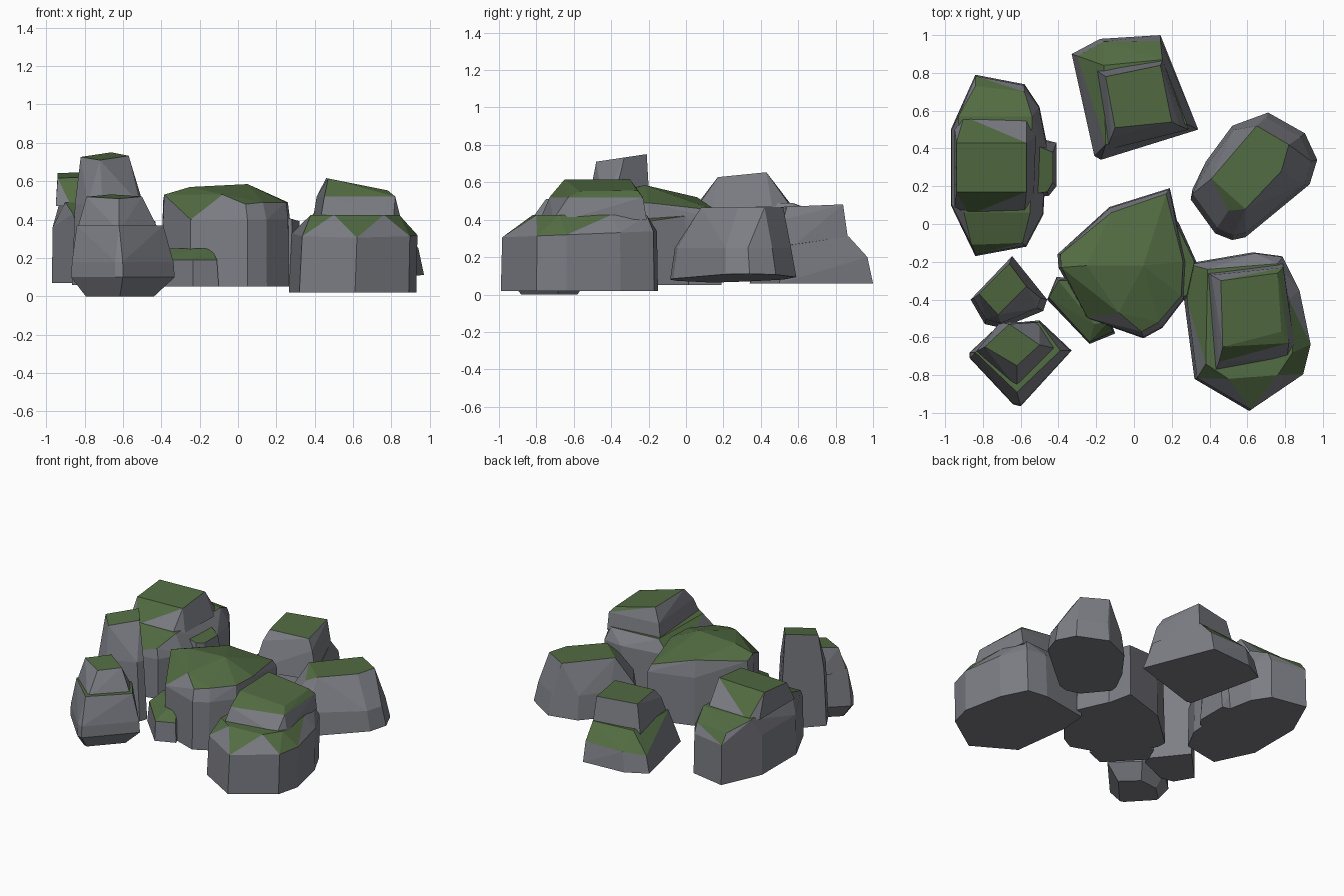
import bpy, bmesh, math


def material(name, rgb):
    m = bpy.data.materials.new(name)
    m.diffuse_color = (*rgb, 1)
    return m


STONE = material("stone", (0.205, 0.21, 0.235))
MOSS = material("moss", (0.085, 0.15, 0.055))


def inset(outline, s, dx=0, dy=0):
    """Outline scaled about its middle and shifted."""
    cx = sum(p[0] for p in outline) / len(outline)
    cy = sum(p[1] for p in outline) / len(outline)
    return [(cx + (x - cx) * s + dx, cy + (y - cy) * s + dy) for x, y in outline]


def ring(outline, z, sx=0, sy=0):
    """Outline lifted to height z, tilted by slopes sx, sy about its middle."""
    cx = sum(p[0] for p in outline) / len(outline)
    cy = sum(p[1] for p in outline) / len(outline)
    return [(x, y, z + sx * (x - cx) + sy * (y - cy)) for x, y in outline]


def rock(name, *tiers):
    """Chiselled convex blocks stacked into one rock, moss on upward faces."""
    bm = bmesh.new()
    for rings in tiers:
        verts = [bm.verts.new(p) for r in rings for p in r]
        bmesh.ops.convex_hull(bm, input=verts)
        junk = [v for v in verts if v.is_valid and not v.link_faces]
        bmesh.ops.delete(bm, geom=junk, context='VERTS')
    bmesh.ops.dissolve_limit(bm, angle_limit=math.radians(4), verts=bm.verts[:], edges=bm.edges[:])
    bmesh.ops.recalc_face_normals(bm, faces=bm.faces[:])
    bm.normal_update()
    for f in bm.faces:
        f.material_index = int(f.normal.z > 0.6)
    me = bpy.data.meshes.new(name)
    bm.to_mesh(me)
    bm.free()
    me.materials.append(STONE)
    me.materials.append(MOSS)
    bpy.context.collection.objects.link(bpy.data.objects.new(name, me))


# long left rock: ledged body, raised crown, side bump
o = [(-.84, .79), (-.58, .74), (-.50, .62), (-.46, .42), (-.48, .05), (-.57, -.12),
     (-.84, -.17), (-.88, -.06), (-.97, .1), (-.97, .5), (-.88, .7)]
rock("long_left_rock",
     [ring(o, .07), ring(inset(o, .985), .36),
      ring([(-.86, -.11), (-.59, -.1), (-.58, .7), (-.84, .73)], .43),
      ring([(-.55, .06), (-.54, .57), (-.93, .57), (-.9, .06)], .49)],
     [ring([(-.95, .09), (-.87, .05), (-.58, .06), (-.53, .14), (-.52, .46), (-.57, .56), (-.9, .57), (-.95, .5)], .47),
      ring([(-.94, .17), (-.57, .17), (-.57, .43), (-.94, .43)], .635, .03, .1)],
     [ring([(-.6, .13), (-.45, .15), (-.41, .2), (-.41, .43), (-.6, .48)], .07),
      ring([(-.6, .15), (-.46, .17), (-.43, .22), (-.43, .38), (-.6, .45)], .42, -.4)])

# back rock: wide base with rear ledge and a block on top
o = [(-.33, .9), (-.18, .98), (.14, 1.0), (.34, .5), (-.175, .34), (-.21, .36)]
rock("back_rock",
     [ring(o, .06), [(-.3, .89, .18), (-.16, .965, .2), (.14, .97, .2), (.15, .87, .31), (-.16, .84, .31),
                     (.28, .53, .26), (-.15, .42, .3)]],
     [ring([(-.21, .82), (.16, .88), (.29, .5), (-.15, .39)], .2),
      ring([(-.17, .79), (.14, .85), (.24, .52), (-.12, .46)], .4),
      ring([(-.15, .78), (.14, .84), (.2, .54), (-.1, .51)], .475, 0, .04)])

# right rear boulder on a tilted base
o = [(.71, .59), (.905, .48), (.97, .34), (.93, .21), (.59, -.07), (.52, -.085),
     (.43, -.05), (.3, .13), (.31, .185), (.38, .33), (.52, .52)]
rock("right_boulder",
     [ring(o, .085, .07), ring(inset(o, .92), .25),
      [(.31, .16, .27), (.44, -.02, .27), (.5, .07, .42), (.4, .22, .42)],
      ring([(.65, .52), (.82, .42), (.78, .28), (.59, .08), (.41, .24)], .465)])

# right front rock: broad base, ledge, crown
o = [(.28, -.21), (.63, -.15), (.78, -.17), (.87, -.35), (.93, -.64), (.89, -.8),
     (.61, -.99), (.32, -.82), (.265, -.4)]
rock("right_front_rock",
     [ring(o, .02), ring(inset(o, .985, .01), .325, 0, .04),
      ring([(.39, -.24), (.76, -.21), (.82, -.4), (.84, -.68), (.76, -.8), (.5, -.82), (.38, -.74)], .425)],
     [ring([(.39, -.26), (.79, -.21), (.85, -.64), (.81, -.71), (.43, -.78)], .4),
      ring([(.41, -.27), (.79, -.23), (.82, -.63), (.45, -.73)], .52),
      ring([(.46, -.3), (.76, -.26), (.78, -.57), (.47, -.65)], .585, -.2)])

# centre rock with a right shoulder and a small block at its foot
o = [(-.405, -.16), (-.13, .09), (.19, .19), (.22, .02), (.275, -.2), (.265, -.4),
     (.15, -.55), (.05, -.605), (-.25, -.5), (-.4, -.23)]
rock("centre_rock",
     [ring(o, .05), ring(inset(o, .985), .4),
      [(-.39, -.16, .5), (-.385, -.23, .53), (-.25, -.22, .57), (.05, -.22, .585), (-.12, .06, .52),
       (.17, .16, .45), (.26, -.2, .49), (.25, -.38, .49), (.13, -.52, .49), (.04, -.57, .48),
       (-.08, -.47, .53)]],
     [ring([(.15, .06), (.235, .01), (.33, -.2), (.29, -.4), (.15, -.4)], .05),
      ring([(.15, .06), (.225, .0), (.32, -.2), (.28, -.38), (.15, -.4)], .42, -.3)],
     [ring([(-.41, -.28), (-.46, -.4), (-.235, -.635), (-.1, -.58), (-.2, -.3)], .05),
      ring([(-.41, -.29), (-.45, -.39), (-.235, -.625), (-.11, -.57), (-.2, -.3)], .19),
      ring([(-.4, -.3), (-.21, -.53), (-.14, -.52), (-.2, -.3)], .25)])

# slim left pillar
o = [(-.865, -.4), (-.645, -.17), (-.46, -.4), (-.48, -.46), (-.7, -.55), (-.79, -.53)]
rock("left_pillar",
     [ring(o, .06), ring(inset(o, .88, -.01, .01), .48),
      ring([(-.82, -.37), (-.66, -.21), (-.57, -.33), (-.72, -.48)], .73, .0, .15)])

# left front boulder, undercut and rising to a stepped peak
o = [(-.87, -.68), (-.71, -.53), (-.5, -.51), (-.33, -.67), (-.6, -.965), (-.64, -.955), (-.87, -.71)]
rock("left_front_boulder",
     [ring(inset(o, .66), 0), ring(o, .1), ring(inset(o, .98), .18),
      ring([(-.84, -.68), (-.69, -.53), (-.5, -.52), (-.39, -.67), (-.62, -.89)], .37)],
     [ring([(-.84, -.68), (-.71, -.52), (-.5, -.52), (-.41, -.66), (-.62, -.87)], .34),
      ring([(-.79, -.65), (-.66, -.53), (-.5, -.64), (-.62, -.75)], .52, 0, .1)])
